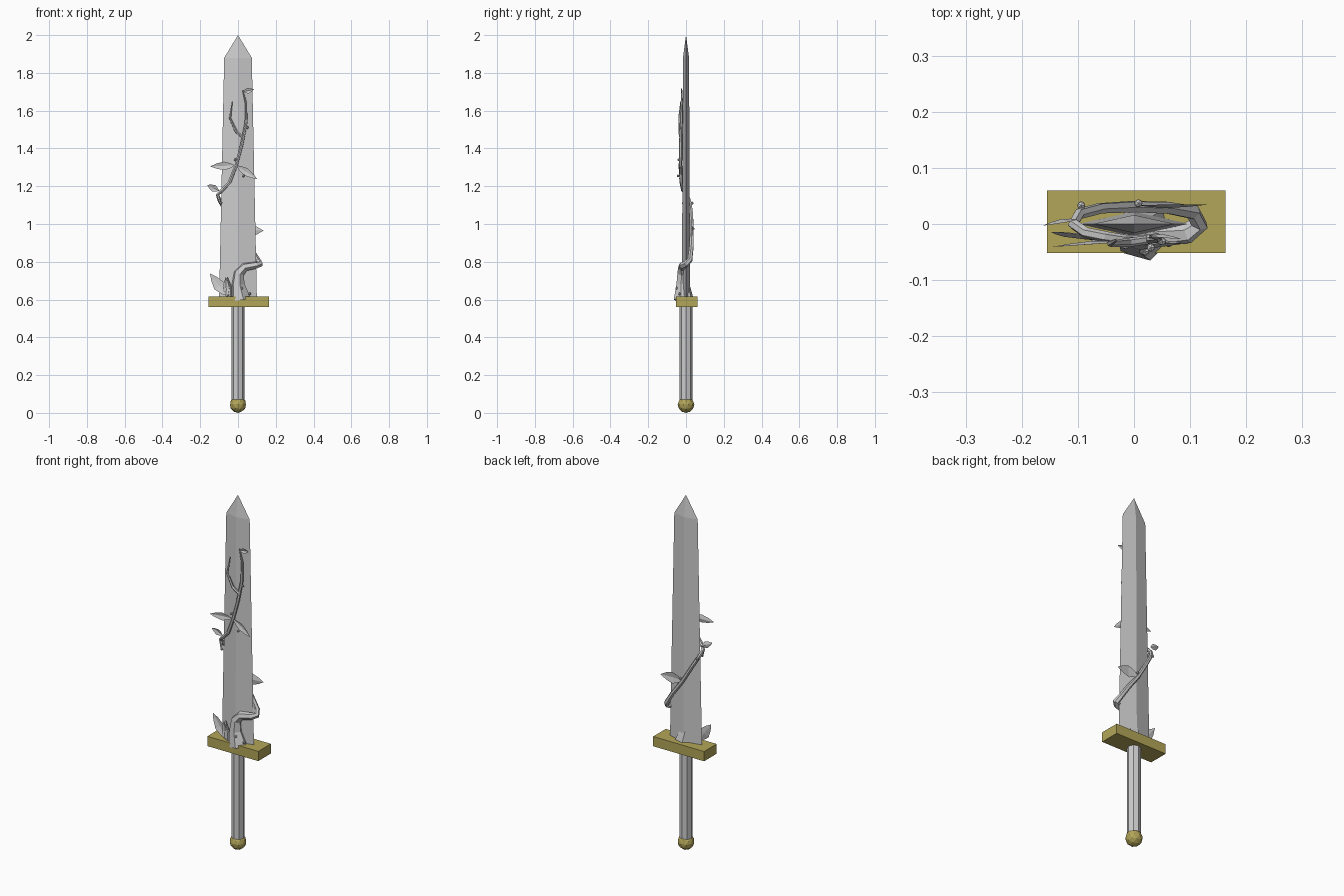
import bpy, bmesh
from mathutils import Vector

if "Cube" in bpy.data.objects:
    bpy.data.objects.remove(bpy.data.objects["Cube"])

gold = bpy.data.materials.new("gold")
gold.diffuse_color = (0.45, 0.38, 0.10, 1)
gold.use_nodes = True
gold.node_tree.nodes["Principled BSDF"].inputs["Base Color"].default_value = gold.diffuse_color


def mesh_object(name, verts, faces):
    me = bpy.data.meshes.new(name)
    me.from_pydata(verts, [], faces)
    bm = bmesh.new()
    bm.from_mesh(me)
    bmesh.ops.recalc_face_normals(bm, faces=bm.faces)
    bm.to_mesh(me)
    bm.free()
    ob = bpy.data.objects.new(name, me)
    bpy.context.collection.objects.link(ob)
    return ob


def vine(name, points):
    """Tapered low-poly stem; points are (x, y, z, radius)."""
    cu = bpy.data.curves.new(name, 'CURVE')
    cu.dimensions = '3D'
    cu.bevel_depth = 1.0
    cu.bevel_resolution = 1
    cu.use_fill_caps = True
    sp = cu.splines.new('POLY')
    sp.points.add(len(points) - 1)
    for p, (x, y, z, r) in zip(sp.points, points):
        p.co = (x, y, z, 1)
        p.radius = r
    sp.use_smooth = False
    ob = bpy.data.objects.new(name, cu)
    bpy.context.collection.objects.link(ob)
    bpy.ops.object.select_all(action='DESELECT')
    ob.select_set(True)
    bpy.context.view_layer.objects.active = ob
    bpy.ops.object.convert(target='MESH')


def leaf(name, base, tip, width, fold=0.006):
    """Pointed leaf creased along its midrib."""
    base, tip = Vector(base), Vector(tip)
    axis = tip - base
    side = axis.cross(Vector((0, 1, 0))).normalized() * width / 2
    crease = Vector((0, fold, 0))
    verts = [base]
    for t, w in ((0.2, 0.6), (0.45, 1.0), (0.75, 0.6)):
        mid = base + axis * t
        verts += [mid - side * w, mid + crease * w, mid + side * w]
    verts.append(tip)
    faces = [(0, 2, 1), (0, 3, 2), (7, 8, 10), (8, 9, 10)]
    for a in (1, 4):
        faces += [(a, a + 1, a + 4, a + 3), (a + 1, a + 2, a + 5, a + 4)]
    mesh_object(name, verts, faces)


# Blade: diamond section, slight taper, pointed tip
verts = []
for z, w, d in ((0.60, 0.10, 0.022), (1.88, 0.073, 0.016)):
    verts += [(-w, 0, z), (0, -d, z), (w, 0, z), (0, d, z)]
verts.append((0, 0, 2.0))
faces = [(3, 2, 1, 0)]
for i in range(4):
    j = (i + 1) % 4
    faces += [(i, j, j + 4, i + 4), (i + 4, j + 4, 8)]
mesh_object("blade", verts, faces)

# Guard
bpy.ops.mesh.primitive_cube_add(size=1, location=(0.004, 0.004, 0.588))
guard = bpy.context.object
guard.name = "guard"
guard.scale = (0.318, 0.112, 0.055)
guard.data.materials.append(gold)

# Grip
bpy.ops.mesh.primitive_cylinder_add(vertices=8, radius=0.035, depth=0.50,
                                    location=(0, 0, 0.32))
bpy.context.object.name = "grip"

# Pommel
bpy.ops.mesh.primitive_ico_sphere_add(subdivisions=2, radius=0.044,
                                      location=(0, 0, 0.044))
bpy.context.object.name = "pommel"
bpy.context.object.data.materials.append(gold)

# Main vine: rises on the front, crosses the back, returns to the front
vine("main_vine", [
    (0.015, -0.012, 0.60, 0.055), (0.0, -0.016, 0.68, 0.036),
    (0.005, -0.018, 0.74, 0.029), (0.035, -0.02, 0.772, 0.023),
    (0.095, -0.016, 0.782, 0.019), (0.116, 0.0, 0.788, 0.017),
    (0.105, 0.021, 0.81, 0.014), (0.06, 0.029, 0.88, 0.012),
    (0.0, 0.031, 0.96, 0.011), (-0.06, 0.028, 1.06, 0.010),
    (-0.098, 0.018, 1.125, 0.010), (-0.108, 0.0, 1.155, 0.010),
    (-0.085, -0.016, 1.178, 0.010), (-0.045, -0.024, 1.22, 0.010),
    (-0.01, -0.029, 1.31, 0.009), (0.02, -0.028, 1.42, 0.009),
    (0.043, -0.025, 1.54, 0.008), (0.042, -0.022, 1.64, 0.006),
    (0.025, -0.022, 1.71, 0.003)])

# Side shoots
vine("upper_shoot", [
    (0.025, -0.028, 1.46, 0.008), (-0.01, -0.033, 1.49, 0.008),
    (-0.042, -0.035, 1.56, 0.006), (-0.03, -0.028, 1.65, 0.002)])
vine("edge_shoot", [(-0.108, 0.0, 1.16, 0.009), (-0.094, -0.012, 1.11, 0.005)])
vine("base_shoot", [
    (-0.045, -0.025, 0.61, 0.011), (-0.04, -0.03, 0.67, 0.006),
    (-0.058, -0.026, 0.72, 0.002)])

# Leaves
leaf("base_leaf_large", (-0.06, -0.03, 0.62), (-0.148, -0.014, 0.738), 0.062)
leaf("base_leaf_small", (-0.06, -0.03, 0.61), (-0.065, -0.032, 0.72), 0.035)
leaf("edge_leaf", (-0.10, 0.008, 1.175), (-0.163, -0.003, 1.207), 0.037)
leaf("left_leaf", (-0.015, -0.032, 1.31), (-0.147, -0.041, 1.305), 0.045)
leaf("right_leaf", (-0.01, -0.032, 1.31), (0.102, -0.036, 1.237), 0.042)
leaf("back_leaf", (0.0, 0.034, 0.965), (0.135, 0.035, 0.965), 0.066, -0.006)
leaf("top_leaf", (0.025, -0.022, 1.70), (0.085, -0.027, 1.712), 0.03)

# Buds
for i, co in enumerate(((0.05, -0.031, 1.51), (-0.015, -0.038, 1.34),
                        (0.03, -0.042, 1.255), (0.02, -0.049, 0.66),
                        (0.062, -0.034, 0.63), (-0.094, 0.033, 1.11),
                        (0.008, 0.037, 0.975), (-0.09, -0.015, 1.11))):
    bpy.ops.mesh.primitive_ico_sphere_add(subdivisions=1, radius=0.008, location=co)
    bpy.context.object.name = f"bud_{i + 1}"
